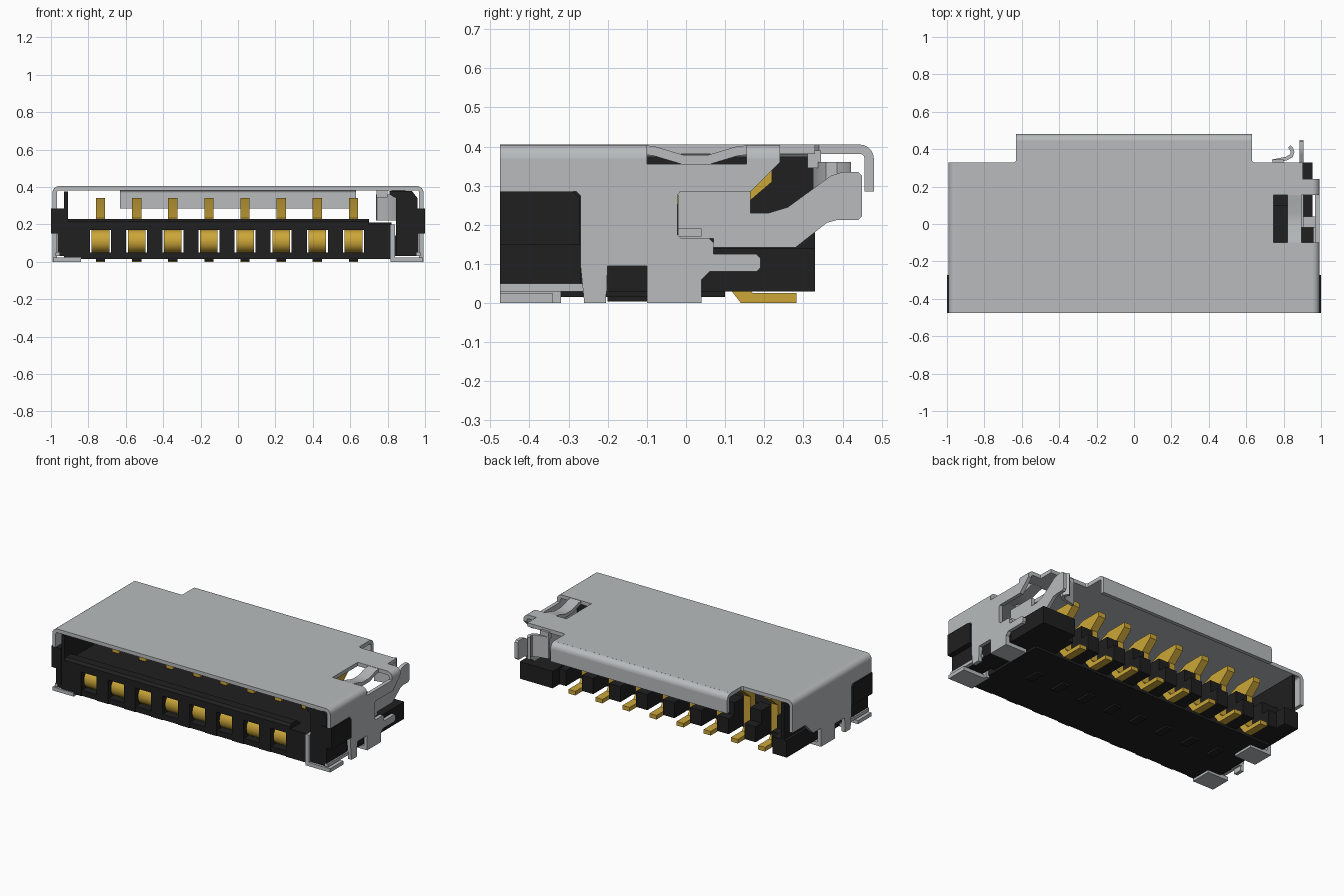
import bpy, bmesh, math

cube = bpy.data.objects.get("Cube")
if cube:
    bpy.data.objects.remove(cube, do_unlink=True)


def material(name, rgb):
    m = bpy.data.materials.new(name)
    m.diffuse_color = (*rgb, 1)
    m.use_nodes = True
    m.node_tree.nodes["Principled BSDF"].inputs["Base Color"].default_value = (*rgb, 1)
    return m


STEEL = material("steel grey", (0.48, 0.50, 0.51))
BLACK = material("black plastic", (0.014, 0.014, 0.014))
GOLD = material("gold", (0.60, 0.38, 0.04))


def prism(bm, axis, pts, lo, hi):
    """Extrude an outline along an axis; outline is (y,z), (x,z) or (x,y)."""
    place = {"x": lambda p, t: (t, p[0], p[1]),
             "y": lambda p, t: (p[0], t, p[1]),
             "z": lambda p, t: (p[0], p[1], t)}[axis]
    a = [bm.verts.new(place(p, lo)) for p in pts]
    b = [bm.verts.new(place(p, hi)) for p in pts]
    bm.faces.new(a)
    bm.faces.new(b[::-1])
    for i in range(len(pts)):
        j = (i + 1) % len(pts)
        bm.faces.new((a[i], b[i], b[j], a[j]))


def box(bm, x0, x1, y0, y1, z0, z1):
    prism(bm, "z", [(x0, y0), (x1, y0), (x1, y1), (x0, y1)], z0, z1)


def ribbon(path, t):
    """Closed outline of a sheet of thickness t following a path."""
    left, right = [], []
    for i, p in enumerate(path):
        q, r = path[max(i - 1, 0)], path[min(i + 1, len(path) - 1)]
        dx, dy = r[0] - q[0], r[1] - q[1]
        n = math.hypot(dx, dy)
        ox, oy = -dy / n * t / 2, dx / n * t / 2
        left.append((p[0] + ox, p[1] + oy))
        right.append((p[0] - ox, p[1] - oy))
    return left + right[::-1]


def bend(edge, top, radius, t, sign=1):
    """Quarter-round sheet bend with its outer faces at edge and top."""
    cx, cz = edge - sign * radius, top - radius
    angles = [math.pi / 2 * i / 6 for i in range(7)]
    arc = [(cx + sign * radius * math.cos(a), cz + radius * math.sin(a)) for a in angles]
    arc += [(cx + sign * (radius - t) * math.cos(a), cz + (radius - t) * math.sin(a))
            for a in reversed(angles)]
    return arc


def finish(name, bm, mat):
    bmesh.ops.recalc_face_normals(bm, faces=bm.faces)
    me = bpy.data.meshes.new(name)
    bm.to_mesh(me)
    bm.free()
    ob = bpy.data.objects.new(name, me)
    bpy.context.collection.objects.link(ob)
    me.materials.append(mat)
    bpy.ops.object.select_all(action="DESELECT")
    ob.select_set(True)
    bpy.context.view_layer.objects.active = ob
    bpy.ops.object.shade_smooth_by_angle(angle=math.radians(35))
    return ob


T, TOP, R, W = 0.024, 0.405, 0.036, 0.992
FRONT, BACK = -0.475, 0.33
PINS = [-0.735 + 0.1932 * i for i in range(8)]

# Shell top with rear extension and latch slot on the left edge
bm = bmesh.new()
E = W - R
prism(bm, "z", [(-E, FRONT), (E, FRONT), (E, -0.10), (0.745, -0.10), (0.745, 0.155),
                (E, 0.155), (E, 0.24), (0.90, 0.24), (0.90, BACK), (0.64, BACK),
                (0.63, 0.34), (0.63, 0.446), (-0.63, 0.446), (-0.63, 0.34),
                (-0.64, BACK), (-E, BACK)], TOP - T, TOP)
finish("shell_top", bm, STEEL)

# Rounded bends along both sides and the rear lip
bm = bmesh.new()
prism(bm, "y", bend(-W, TOP, R, T, -1), FRONT, BACK)
prism(bm, "y", bend(W, TOP, R, T), FRONT, -0.10)
prism(bm, "y", bend(W, TOP, R, T), 0.155, 0.24)
prism(bm, "x", bend(0.48, TOP, R, T), -0.63, 0.63)
box(bm, -0.63, 0.63, 0.48 - T, 0.48, 0.285, TOP - R)
finish("shell_bends", bm, STEEL)

# Side walls: shared lower front outline, different rear ends
low = [(0.04, 0.06), (0.04, 0), (-0.10, 0), (-0.10, 0.095), (-0.20, 0.095), (-0.205, 0),
       (-0.26, 0), (-0.27, 0.1), (-0.27, 0.275), (-0.28, 0.285), (FRONT, 0.285),
       (FRONT, TOP - R)]
bm = bmesh.new()
prism(bm, "x", [(-0.10, 0.369), (-0.10, 0.355), (0.155, 0.355), (0.155, 0.369),
                (0.24, 0.369), (0.24, 0.36), (0.165, 0.285), (-0.015, 0.285),
                (-0.022, 0.275), (-0.022, 0.175), (-0.012, 0.165), (0.06, 0.165),
                (0.07, 0.155), (0.07, 0.125), (0.18, 0.125), (0.19, 0.115),
                (0.19, 0.09), (0.18, 0.08), (0.06, 0.08)] + low, W - T, W)
finish("left_wall", bm, STEEL)
bm = bmesh.new()
prism(bm, "x", [(BACK, TOP - R), (BACK, 0.2), (0.2, 0.2), (0.12, 0.12), (0.04, 0.12)] + low,
      -W, -W + T)
finish("right_wall", bm, STEEL)

# Solder feet folded inward from the walls
bm = bmesh.new()
for s in (-1, 1):
    x0, x1 = sorted((s * 0.84, s * 0.99))
    box(bm, x0, x1, FRONT, -0.34, 0, T)
    box(bm, x0, x1, -0.10, 0.04, 0, T)
    e0, e1 = sorted((s * 0.955, s * 0.975))
    box(bm, e0, e1, FRONT, -0.20, 0.03, 0.05)
finish("solder_feet", bm, STEEL)

# Upright guide plate beside the opening
bm = bmesh.new()
box(bm, 0.815, 0.84, FRONT, -0.32, 0, 0.2)
finish("guide_plate", bm, STEEL)

# Sprung latch strip dipping through the top slot
bm = bmesh.new()
prism(bm, "x", ribbon([(-0.11, 0.392), (-0.08, 0.388), (-0.01, 0.367), (0.06, 0.367),
                       (0.13, 0.388), (0.165, 0.392)], T), 0.82, 0.895)
finish("latch_spring", bm, STEEL)

# Release arm and curled stop at the rear
bm = bmesh.new()
prism(bm, "x", [(-0.02, 0.165), (0.07, 0.165), (0.07, 0.142), (0.28, 0.142), (0.36, 0.205),
                (0.385, 0.212), (0.44, 0.212), (0.45, 0.222), (0.45, 0.325), (0.44, 0.335),
                (0.40, 0.335), (0.37, 0.325), (0.26, 0.245), (0.21, 0.23), (0.165, 0.23),
                (0.165, 0.285), (-0.02, 0.285)], 0.885, 0.907)
box(bm, 0.885, W - T, -0.02, 0.04, 0.17, 0.19)
finish("release_arm", bm, STEEL)
bm = bmesh.new()
prism(bm, "z", ribbon([(0.74, 0.335), (0.775, 0.342), (0.815, 0.35), (0.842, 0.365),
                       (0.848, 0.385), (0.84, 0.405), (0.83, 0.415)], 0.02), 0.22, 0.36)
box(bm, 0.74, 0.80, 0.31, 0.345, 0.345, 0.39)
finish("rear_stop", bm, STEEL)

# Housing: floor, front rail, and walls between the contact channels
bm = bmesh.new()
box(bm, -0.93, 0.82, FRONT + 0.01, 0.10, 0.015, 0.05)
prism(bm, "x", [(FRONT + 0.005, 0.17), (FRONT + 0.005, 0.215), (FRONT + 0.02, 0.23),
                (-0.40, 0.23), (-0.36, 0.2), (0.10, 0.2), (0.10, 0.17)], -0.93, 0.70)
H = 0.056
edges = [-0.93] + [v for p in PINS for v in (p - H, p + H)] + [0.82]
for a, b in zip(edges[::2], edges[1::2]):
    box(bm, a, b, FRONT + 0.005, 0.10, 0.015, 0.17)
    prism(bm, "x", [(0.10, 0.03), (0.26, 0.03), (0.26, 0.13), (0.20, 0.13), (0.20, 0.21),
                    (0.10, 0.21)], a, b)
box(bm, 0.70, 0.82, FRONT + 0.005, 0.10, 0.17, 0.2)
for p in PINS:
    box(bm, p - 0.025, p + 0.025, -0.20, -0.10, 0.004, 0.02)
finish("housing", bm, BLACK)

# Housing ends: tall right wall, left post, rear corners and outer bumps
bm = bmesh.new()
box(bm, -0.93, -0.91, FRONT + 0.005, BACK, 0.03, 0.375)
box(bm, -0.96, -0.91, FRONT + 0.005, -0.27, 0.03, 0.285)
box(bm, -0.95, -0.85, -0.27, BACK, 0.03, 0.14)
box(bm, 0.80, 0.96, -0.27, 0.04, 0.03, 0.14)
box(bm, 0.72, 0.955, 0.04, BACK, 0.03, 0.14)
prism(bm, "y", [(0.845, 0.03), (0.955, 0.03), (0.96, 0.34), (0.93, 0.378), (0.81, 0.378),
                (0.81, 0.36), (0.845, 0.34)], FRONT + 0.005, -0.27)
box(bm, 0.745, 0.82, -0.12, 0.17, 0.14, 0.2)
for s in (-1, 1):
    x0, x1 = sorted((s * 0.93, s))
    prism(bm, "x", [(FRONT, 0.15), (FRONT, 0.285), (-0.29, 0.285), (-0.272, 0.27),
                    (-0.272, 0.15)], x0, x1)
    x0, x1 = sorted((s * 0.93, s * 0.965))
    box(bm, x0, x1, FRONT, -0.27, 0.05, 0.15)
finish("housing_ends", bm, BLACK)

# Contacts: stamped blade with foot and upper beam, plus curved front tip
for i, p in enumerate(PINS):
    bm = bmesh.new()
    prism(bm, "x", [(0.282, 0), (0.282, 0.026), (0.17, 0.026), (0.15, 0.05), (0.15, 0.25),
                    (0.22, 0.31), (0.22, 0.34), (0.08, 0.34), (-0.20, 0.235), (-0.20, 0.205),
                    (0.05, 0.27), (0.102, 0.25), (0.102, 0.05), (0.14, 0)],
          p - 0.025, p + 0.025)
    arc = [(-0.40 - 0.055 * math.sin(math.pi * k / 8), 0.11 - 0.06 * math.cos(math.pi * k / 8))
           for k in range(9)]
    prism(bm, "x", arc + [(-0.2, 0.17), (-0.2, 0.05)], p - 0.047, p + 0.047)
    finish(f"contact_{i + 1}", bm, GOLD)
